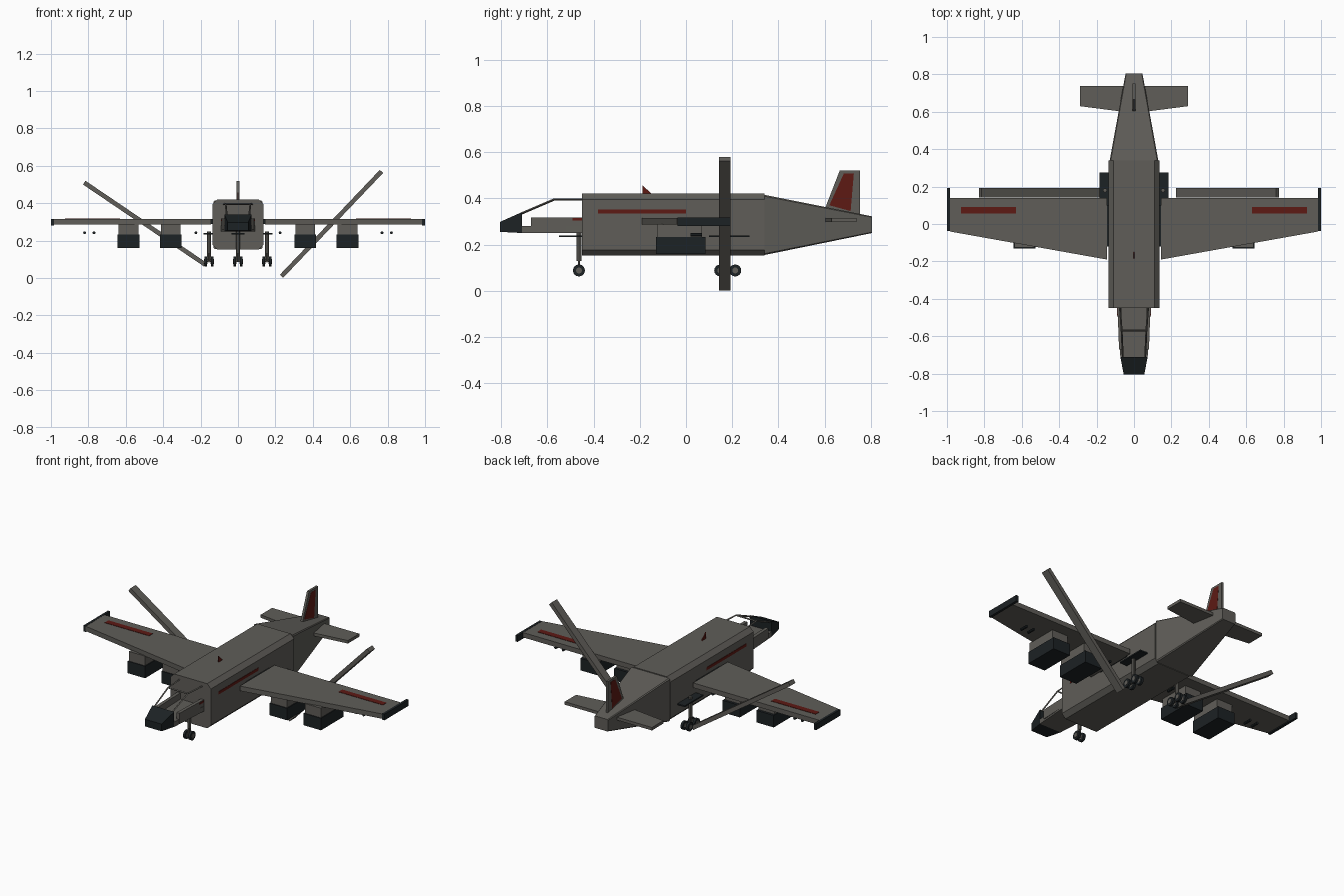
import bpy, bmesh, math
from mathutils import Vector

if "Cube" in bpy.data.objects:
    bpy.data.objects.remove(bpy.data.objects["Cube"])


def material(name, rgb):
    m = bpy.data.materials.new(name)
    m.diffuse_color = (*rgb, 1)
    m.use_nodes = True
    m.node_tree.nodes["Principled BSDF"].inputs["Base Color"].default_value = m.diffuse_color
    return m


HULL = material("hull_grey", (0.115, 0.11, 0.098))
DARK = material("dark_metal", (0.012, 0.016, 0.018))
RED = material("red_paint", (0.11, 0.01, 0.007))


def loft(name, sections, mat=HULL):
    """Skin a closed solid through matching rings of points."""
    bm = bmesh.new()
    rings = [[bm.verts.new(p) for p in ring] for ring in sections]
    n = len(rings[0])
    for a, b in zip(rings, rings[1:]):
        for i in range(n):
            j = (i + 1) % n
            bm.faces.new((a[i], a[j], b[j], b[i]))
    bm.faces.new(rings[0])
    bm.faces.new(rings[-1])
    bmesh.ops.recalc_face_normals(bm, faces=bm.faces)
    me = bpy.data.meshes.new(name)
    bm.to_mesh(me)
    bm.free()
    ob = bpy.data.objects.new(name, me)
    bpy.context.collection.objects.link(ob)
    me.materials.append(mat)
    return ob


def rect(y, w, z0, z1, x=0):
    return [(x - w, y, z0), (x + w, y, z0), (x + w, y, z1), (x - w, y, z1)]


def box(name, x, y, z, mat=HULL):
    cx, w = (x[0] + x[1]) / 2, abs(x[1] - x[0]) / 2
    return loft(name, [rect(yy, w, z[0], z[1], cx) for yy in y], mat)


def plate_x(name, profile, x0, x1, mat=HULL):
    """Extrude a y-z profile along x."""
    return loft(name, [[(x, y, z) for y, z in profile] for x in (x0, x1)], mat)


def plate_z(name, profile, z0, z1, mat=HULL):
    """Extrude an x-y profile along z."""
    return loft(name, [[(x, y, z) for x, y in profile] for z in (z0, z1)], mat)


def rod(name, a, b, r, mat=HULL, sides=8):
    a, b = Vector(a), Vector(b)
    q = (b - a).to_track_quat('Z', 'Y')
    ring = [q @ Vector((r * math.cos(t), r * math.sin(t), 0))
            for t in (2 * math.pi * i / sides for i in range(sides))]
    return loft(name, [[p + v for v in ring] for p in (a, b)], mat)


# fuselage: chamfered box, then a tapering tail
def hull_ring(y, w, z0, z1, c):
    return [(s * x, y, z) for s, x, z in (
        (-1, w - c, z0), (1, w - c, z0), (1, w, z0 + c), (1, w, z1 - c),
        (1, w - c, z1), (-1, w - c, z1), (-1, w, z1 - c), (-1, w, z0 + c))]


loft("fuselage", [hull_ring(-0.45, 0.135, 0.152, 0.42, 0.025),
                  hull_ring(0.34, 0.135, 0.152, 0.42, 0.025)])
loft("tail_boom", [hull_ring(0.34, 0.13, 0.155, 0.415, 0.006),
                   hull_ring(0.805, 0.045, 0.25, 0.322, 0.004)])

# nose and open cockpit
loft("nose", [rect(-0.805, 0.055, 0.255, 0.298), rect(-0.71, 0.073, 0.25, 0.34)], DARK)
loft("cockpit_floor", [rect(-0.71, 0.073, 0.25, 0.28), rect(-0.45, 0.09, 0.25, 0.28)])
for s, side in ((-1, "left"), (1, "right")):
    loft("cockpit_wall_" + side, [rect(-0.67, 0.01, 0.26, 0.318, s * 0.07),
                                  rect(-0.45, 0.01, 0.26, 0.318, s * 0.078)])
    for i, (p, q) in enumerate((((0.06, -0.71, 0.335), (0.066, -0.57, 0.395)),
                                ((0.066, -0.57, 0.395), (0.075, -0.45, 0.395)))):
        rod(f"canopy_rail_{side}_{i}", (s * p[0], *p[1:]), (s * q[0], *q[1:]), 0.005, sides=4)
    box("cockpit_stripe_" + side, (s * 0.075, s * 0.09), (-0.49, -0.45), (0.304, 0.314), RED)
    box("fuselage_stripe_" + side, (s * 0.13, s * 0.137), (-0.38, 0.0), (0.335, 0.352), RED)
rod("canopy_crossbar", (-0.066, -0.57, 0.395), (0.066, -0.57, 0.395), 0.005, sides=4)

# wings with tips, stripes, engines and underwing fittings
for s, side in ((-1, "left"), (1, "right")):
    plate_z("wing_" + side, [(s * 0.145, -0.19), (s * 0.985, -0.04),
                             (s * 0.985, 0.14), (s * 0.145, 0.14)], 0.287, 0.316)
    box("wing_joint_" + side, (s * 0.13, s * 0.15), (-0.12, 0.1), (0.29, 0.312), DARK)
    box("wing_tip_" + side, (s * 0.985, s * 1.0), (-0.037, 0.193), (0.28, 0.317), DARK)
    box("wing_stripe_" + side, (s * 0.63, s * 0.925), (0.055, 0.09), (0.31, 0.318), RED)
    for i, x in enumerate((0.36, 0.585)):
        box(f"engine_{side}_{i}", (s * (x - 0.058), s * (x + 0.058)), (-0.13, 0.085),
            (0.16, 0.232), DARK)
        box(f"engine_pylon_{side}_{i}", (s * (x - 0.053), s * (x + 0.053)), (-0.125, 0.07),
            (0.232, 0.29))
    for i, x in enumerate((0.225, 0.77, 0.82)):
        rod(f"underwing_fitting_{side}_{i}", (s * x, 0.02, 0.242), (s * x, 0.07, 0.242),
            0.008, DARK)

# long flaps swung to different angles
for name, (x0, z0), (x1, z1) in (("flap_left", (-0.175, 0.072), (-0.822, 0.51)),
                                 ("flap_right", (0.233, 0.01), (0.767, 0.57))):
    d = Vector((x1 - x0, 0, z1 - z0)).normalized()
    n = Vector((-d.z, 0, d.x)) * 0.012
    ends = [Vector((x0, 0, z0)), Vector((x1, 0, z1))]
    loft(name, [[e + k * n + Vector((0, y, 0)) for k, y in
                 ((-1, 0.143), (1, 0.143), (1, 0.193), (-1, 0.193))] for e in ends])

# tail surfaces and dorsal antenna
plate_x("tail_fin", [(0.595, 0.34), (0.665, 0.52), (0.752, 0.52), (0.752, 0.31), (0.66, 0.31)],
        -0.007, 0.007)
plate_x("tail_fin_paint", [(0.62, 0.37), (0.683, 0.508), (0.726, 0.508), (0.712, 0.345)],
        -0.008, 0.008, RED)
plate_z("tailplane", [(-0.29, 0.63), (-0.08, 0.603), (0.08, 0.603), (0.29, 0.63),
                      (0.29, 0.738), (-0.29, 0.738)], 0.297, 0.315)
plate_x("antenna", [(-0.188, 0.41), (-0.188, 0.457), (-0.15, 0.42), (-0.15, 0.41)],
        -0.003, 0.003, RED)


# landing gear: door plate, strut, axles and wheel pairs
def gear(name, x, y, axles, plate):
    rod(name + "_strut", (x, y, 0.13), (x, y, 0.25), 0.011)
    box(name + "_door", plate[:2], plate[2:], (0.232, 0.24), DARK)
    if len(axles) > 1:
        rod(name + "_bogie", (x, axles[0], 0.09), (x, axles[-1], 0.09), 0.007)
    for s in (-1, 1):
        rod(f"{name}_fork_{s}", (x + s * 0.006, y, 0.085), (x + s * 0.006, y, 0.135), 0.005)
        for i, ya in enumerate(axles):
            rod(f"{name}_wheel_{i}_{s}", (x + s * 0.01, ya, 0.088),
                (x + s * 0.024, ya, 0.088), 0.026, DARK, 16)
            rod(f"{name}_hub_{i}_{s}", (x + s * 0.009, ya, 0.088),
                (x + s * 0.026, ya, 0.088), 0.013, HULL, 12)


gear("nose_gear", 0, -0.463, [-0.463], (-0.035, 0.035, -0.55, -0.44))
gear("main_gear_left", -0.155, 0.18, [0.148, 0.213], (-0.185, -0.12, 0.10, 0.275))
gear("main_gear_right", 0.155, 0.18, [0.148, 0.213], (0.12, 0.185, 0.10, 0.275))
